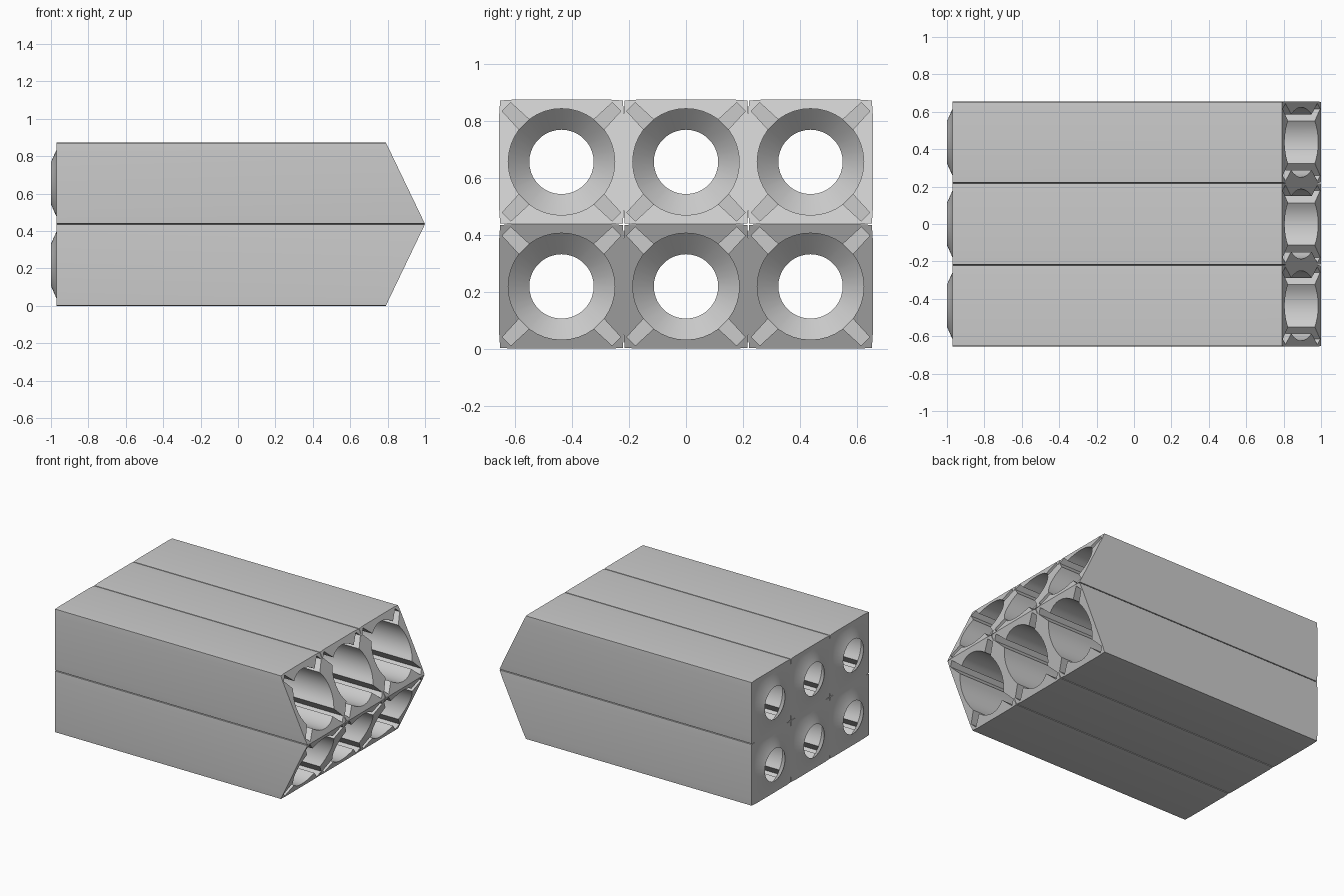
import bpy, bmesh
from math import sin, cos, radians, asin, degrees

if "Cube" in bpy.data.objects:
    bpy.data.objects.remove(bpy.data.objects["Cube"])

PITCH, MID = 0.437, 0.437          # cell spacing, height of the front ridge
BORE, HOLE, BOSS = 0.187, 0.113, 0.18
SLOT_W, SLOT_R = 0.025, 0.273      # slot half width, outer reach
BACK, CONE, TIP = -0.97, -0.93, -1.0
ARC = 8                            # arc segments between slots


def rot(p, k):
    for _ in range(k):
        p = (-p[1], p[0])
    return p


# Outer section: square whose sides draw in slightly at the corners
side = [(0.2185, -0.17), (0.2185, 0.17), (0.2155, 0.2155)]
outer_profile = [rot(p, k) for k in range(4) for p in side]

# Ring angles, with a pair of points on both edges of every diagonal slot
delta = degrees(asin(SLOT_W / BORE))
span = 90 - 2 * delta
angles = [k * 90 - 45 + delta + span * i / ARC for k in range(4) for i in range(ARC + 1)]
N = len(angles)


def ring_profile(r):
    return [(r * cos(radians(a)), r * sin(radians(a))) for a in angles]


def build_cell(name, cy, cz):
    bm = bmesh.new()

    def vert(p, x=None):
        y, z = cy + p[0], cz + p[1]
        if x is None:              # on the sloped front plane
            x = 1 - 0.48 * abs(z - MID)
        return bm.verts.new((x, y, z))

    def ring(profile, x=None):
        return [vert(p, x) for p in profile]

    def skin(a, b, skip=()):
        n = len(a)
        for i in range(n):
            if i not in skip:
                j = (i + 1) % n
                bm.faces.new((a[i], a[j], b[j], b[i]))

    def cap(*loops):
        edges = []
        for lp in loops:
            for i, v in enumerate(lp):
                w = lp[(i + 1) % len(lp)]
                edges.append(bm.edges.get((v, w)) or bm.edges.new((v, w)))
        bmesh.ops.triangle_fill(bm, use_beauty=True, edges=edges)

    # Outer shell
    out_f, out_b = ring(outer_profile), ring(outer_profile, BACK)
    skin(out_f, out_b)

    # Bore with four long diagonal slots
    bore_f, bore_b = ring(ring_profile(BORE)), ring(ring_profile(BORE), CONE)
    slot_at = {k * (ARC + 1) + ARC for k in range(4)}
    skin(bore_f, bore_b, slot_at)
    mouth = []
    for i in range(N):
        mouth.append(bore_f[i])
        if i in slot_at:
            j, k = (i + 1) % N, i // (ARC + 1)
            d, w = SLOT_R * 0.7071, SLOT_W * 0.7071 * 0.85
            pts = [rot((d + w, d - w), k), rot((d - w, d + w), k)]
            f, b = ring(pts), ring(pts, CONE)
            path_f = [bore_f[i], f[0], f[1], bore_f[j]]
            path_b = [bore_b[i], b[0], b[1], bore_b[j]]
            for m in range(3):
                bm.faces.new((path_f[m], path_f[m + 1], path_b[m + 1], path_b[m]))
            bm.faces.new(path_b)
            mouth += f

    # Inner cone, rear lip and raised boss
    lip = ring(ring_profile(HOLE), TIP)
    boss = ring(ring_profile(BOSS), BACK)
    skin(bore_b, lip)
    skin(lip, boss)

    # Front and back end faces
    cap(out_f, mouth)
    cap(out_b, boss)

    bmesh.ops.recalc_face_normals(bm, faces=bm.faces)
    mesh = bpy.data.meshes.new(name)
    bm.to_mesh(mesh)
    bm.free()
    ob = bpy.data.objects.new(name, mesh)
    bpy.context.collection.objects.link(ob)
    bpy.context.view_layer.objects.active = ob
    ob.select_set(True)


# Two rows of three tubes
for row, label in enumerate(("lower", "upper")):
    for col in range(3):
        build_cell(f"{label}_tube_{col + 1}", (col - 1) * PITCH, 0.2185 + row * PITCH)

bpy.ops.object.shade_smooth_by_angle(angle=radians(25))
